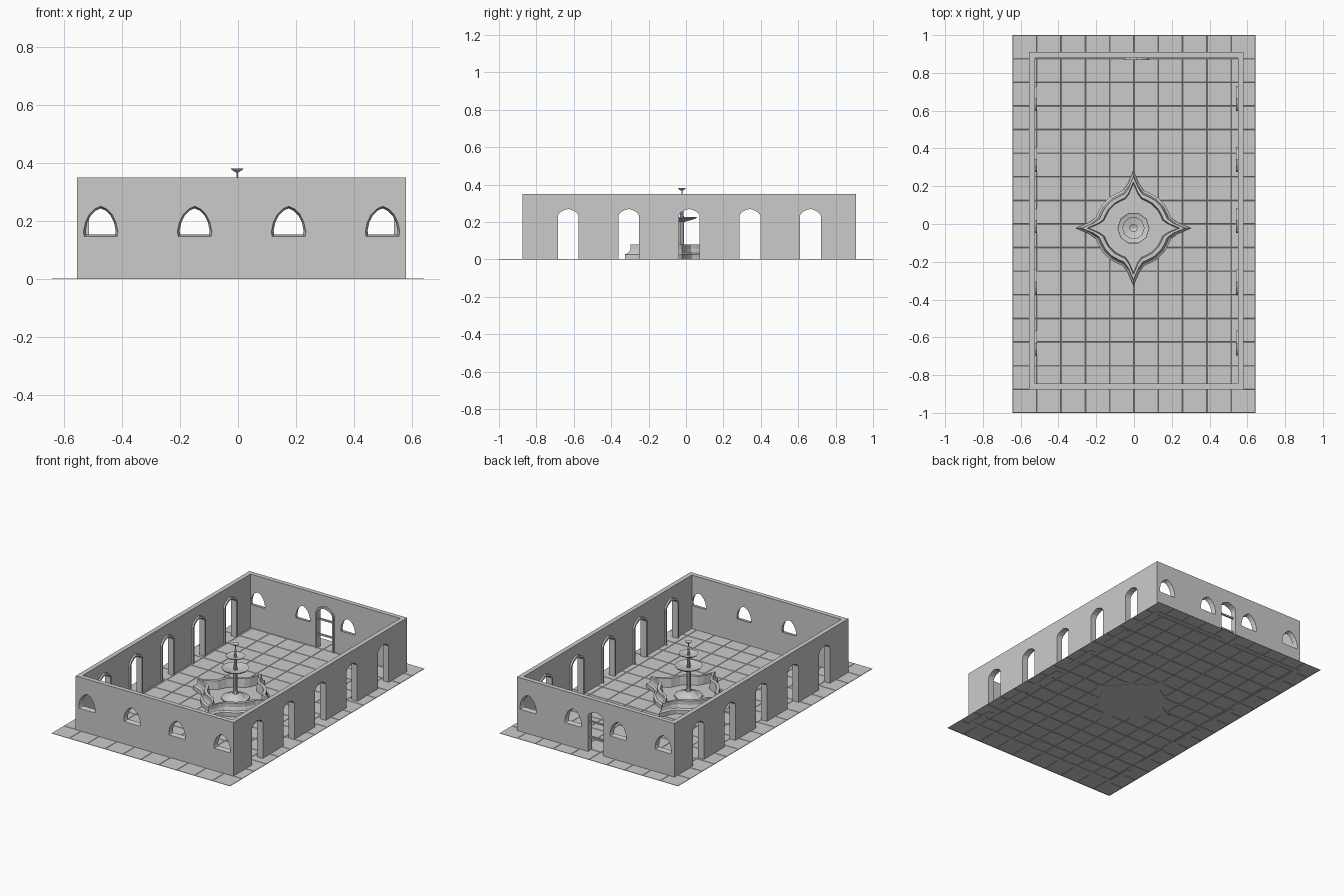
import bpy, bmesh, math
from mathutils import Vector

if "Cube" in bpy.data.objects:
    bpy.data.objects.remove(bpy.data.objects["Cube"])

CX, CY = 0.0125, 0.0175            # centre of the wall enclosure
X0, X1, Y0, Y1, H, T = -0.555, 0.58, -0.875, 0.91, 0.35, 0.03


def finish(name, bm):
    bmesh.ops.recalc_face_normals(bm, faces=bm.faces)
    me = bpy.data.meshes.new(name)
    bm.to_mesh(me)
    bm.free()
    ob = bpy.data.objects.new(name, me)
    bpy.context.collection.objects.link(ob)
    return ob


def loft(bm, loops, cap=True):
    rings = [[bm.verts.new(p) for p in lp] for lp in loops]
    n = len(rings[0])
    for a, b in zip(rings, rings[1:]):
        for i in range(n):
            j = (i + 1) % n
            bm.faces.new((a[i], a[j], b[j], b[i]))
    if cap:
        bm.faces.new(rings[0][::-1])
        bm.faces.new(rings[-1])


def mirror(half):
    """Full outline from its right half, listed from bottom to peak."""
    return half + [(-u, v) for u, v in reversed(half) if u > 0]


def on_x(pts, y, x):               # outline drawn on a side wall
    return [(x, y + u, v) for u, v in pts]


def on_y(pts, x, y):               # outline drawn on a front/back wall
    return [(x + u, y, v) for u, v in pts]


ARCH = [(.056, 0), (.056, .235), (.046, .25), (.026, .262), (0, .27)]
RIM = [(.066, 0), (.066, .238), (.054, .258), (.031, .274), (0, .284)]
WIN = [(.057, .146), (.06, .162), (.053, .195), (.04, .222), (.02, .242), (0, .251)]
arch, win = mirror(ARCH), mirror(WIN)
frame = mirror(RIM) + mirror(ARCH)[::-1]
cutter_arch = [(u, v if v else -.05) for u, v in arch]
side_ys = [CY + k * .3235 for k in (-2, -1, 0, 1, 2)]
win_xs = [CX + k * .3243 for k in (-1.5, -.5, .5, 1.5)]

# paved floor: a sheet of shallow tiles
bm = bmesh.new()
bmesh.ops.create_grid(bm, x_segments=10, y_segments=16, size=1)
for v in bm.verts:
    v.co.x *= .643
bmesh.ops.inset_individual(bm, faces=bm.faces[:], thickness=.003, depth=.002)
floor = finish("tiled_floor", bm)
for v in floor.data.vertices:
    v.co.z = abs(v.co.z)

# enclosing wall
bm = bmesh.new()


def rect(d, z):
    return [(X0 + d, Y0 + d, z), (X1 - d, Y0 + d, z), (X1 - d, Y1 - d, z), (X0 + d, Y1 - d, z)]


loft(bm, [rect(0, 0), rect(0, H), rect(T, H), rect(T, 0), rect(0, 0)], cap=False)
bmesh.ops.remove_doubles(bm, verts=bm.verts, dist=1e-5)
wall = finish("enclosing_wall", bm)

# openings: side arches, back door, splayed windows
bm = bmesh.new()
for y in side_ys:
    for x in (X0, X1 - T):
        loft(bm, [on_x(cutter_arch, y, x - .02), on_x(cutter_arch, y, x + T + .02)])
loft(bm, [on_y(cutter_arch, CX, Y1 - T - .02), on_y(cutter_arch, CX, Y1 + .02)])


def shrink(f):
    return [(u * f, .195 + (v - .195) * f) for u, v in win]


for x in win_xs:
    for yo, s in ((Y0, 1), (Y1, -1)):
        loft(bm, [on_y(shrink(1.04), x, yo - s * .01), on_y(shrink(.82), x, yo + s * (T + .01))])
cutter = finish("opening_cutter", bm)
cutter.hide_render = True
mod = wall.modifiers.new("openings", 'BOOLEAN')
mod.operation, mod.solver, mod.object = 'DIFFERENCE', 'EXACT', cutter
bpy.context.view_layer.objects.active = wall
bpy.ops.object.modifier_apply(modifier=mod.name)
bpy.data.objects.remove(cutter)

# raised arch frames on the inner faces
for side, xa, xb in (("left", X0 + T - .004, X0 + T + .011), ("right", X1 - T + .004, X1 - T - .011)):
    bm = bmesh.new()
    for y in side_ys:
        loft(bm, [on_x(frame, y, xa), on_x(frame, y, xb)])
    finish(side + "_arch_frames", bm)
bm = bmesh.new()
loft(bm, [on_y(frame, CX, Y1 - T + .004), on_y(frame, CX, Y1 - T - .011)])
finish("door_frame", bm)

# cross bars of the back door
bm = bmesh.new()
for z in (.09, .19):
    bar = [(-.057, z - .005), (.057, z - .005), (.057, z + .005), (-.057, z + .005)]
    loft(bm, [on_y(bar, CX, Y1 - T), on_y(bar, CX, Y1 - T + .01)])
finish("door_bars", bm)

# star shaped fountain basin
FX, FY = -.003, -.022
QUAD = [(.305, 0), (.235, .03), (.2, .055), (.187, .085), (.165, .125)]
quad = QUAD + [(.145, .145)] + [(b, a) for a, b in QUAD[:0:-1]]
star = []
for k in range(4):
    c, s = round(math.cos(k * math.pi / 2)), round(math.sin(k * math.pi / 2))
    star += [(c * x - s * y, s * x + c * y) for x, y in quad]
bm = bmesh.new()
profile = [(1, 0), (1, .027), (.94, .034), (.9, .055), (.9, .08), (.8, .08), (.77, .025)]
loft(bm, [[(FX + x * f, FY + y * f, z) for x, y in star] for f, z in profile])
finish("fountain_basin", bm)

# three-tier fountain column, turned with ten sides
turned = [(.085, .02), (.085, .034), (.06, .04), (.045, .05), (.018, .06), (.013, .08), (.013, .2),
          (.035, .206), (.08, .219), (.084, .226), (.076, .223), (.03, .213), (.011, .212),
          (.009, .286), (.03, .29), (.056, .299), (.059, .304), (.052, .302), (.008, .293),
          (.006, .34), (.003, .35), (.003, .367), (.018, .376), (.022, .381), (.016, .379), (.002, .374)]
bm = bmesh.new()
N = 10
loft(bm, [[(FX + r * math.cos(2 * math.pi * i / N), FY + r * math.sin(2 * math.pi * i / N), z)
           for i in range(N)] for r, z in turned])
finish("fountain_tiers", bm)
